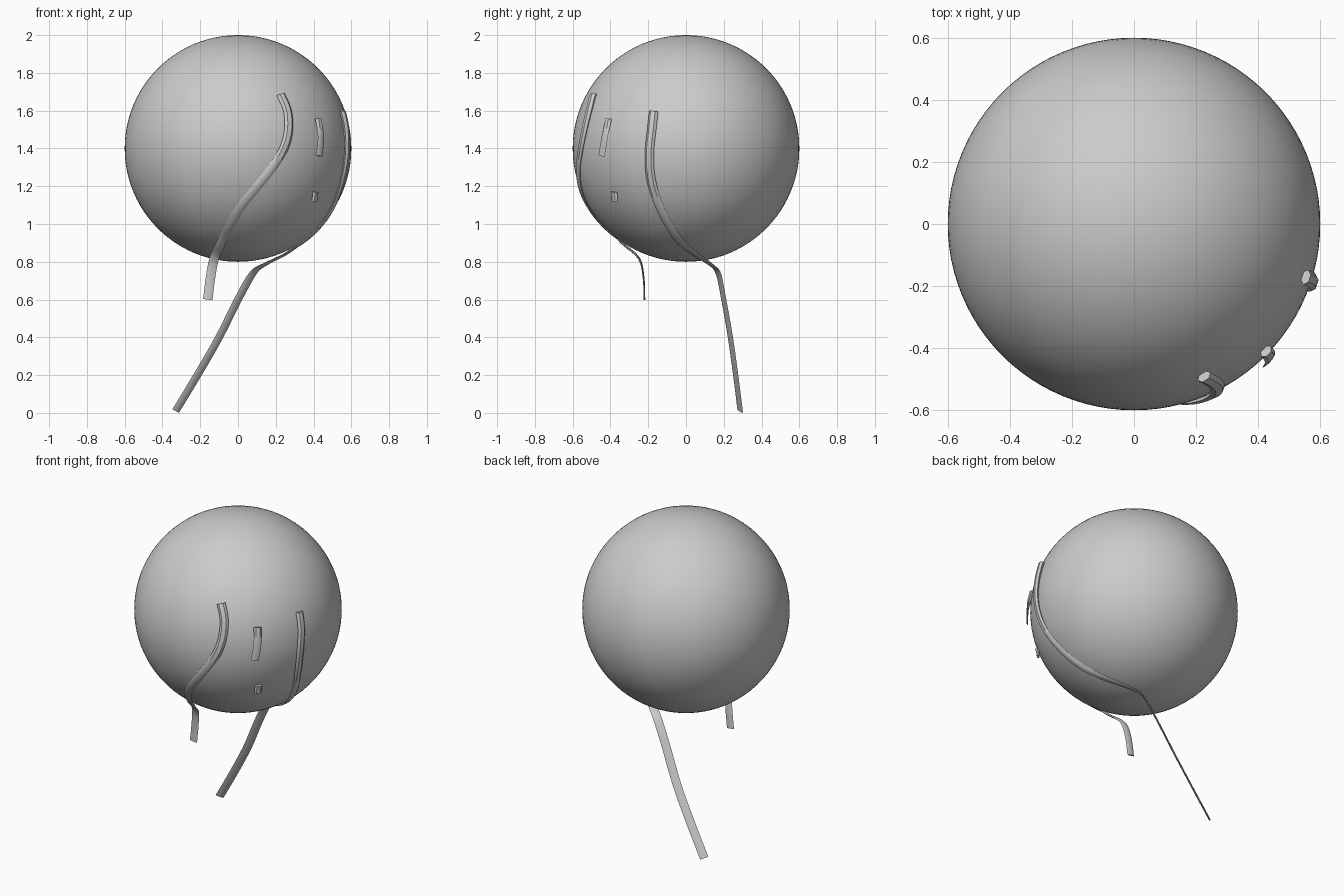
import bpy
import bmesh
from math import cos, sin, pi, radians
from mathutils import Vector

cube = bpy.data.objects.get("Cube")
if cube:
    bpy.data.objects.remove(cube)

CENTRE = Vector((0, 0, 1.4))
RADIUS = 0.6

grey = bpy.data.materials.new("plain_grey")
grey.use_nodes = True
colour = (0.6, 0.6, 0.6, 1)
grey.diffuse_color = colour
grey.node_tree.nodes["Principled BSDF"].inputs["Base Color"].default_value = colour


def smooth(obj, angle):
    bpy.ops.object.select_all(action='DESELECT')
    obj.select_set(True)
    bpy.context.view_layer.objects.active = obj
    bpy.ops.object.shade_smooth_by_angle(angle=radians(angle))


def spline(points, steps):
    """Catmull-Rom curve through the points."""
    p = [2 * points[0] - points[1]] + points + [2 * points[-1] - points[-2]]
    out = []
    for a, b, c, d in zip(p, p[1:], p[2:], p[3:]):
        for k in range(steps):
            t = k / steps
            out.append(0.5 * (2 * b + (c - a) * t + (2 * a - 5 * b + 4 * c - d) * t ** 2
                              + (3 * b - a - 3 * c + d) * t ** 3))
    return out + [points[-1]]


def ribbon(name, points, hang=None, width=0.05, thick=(0.028, 0.009), snap_above=9, steps=4):
    """Flattened hexagonal strip lying on the ball, then hanging free."""
    path = spline([Vector(p) for p in points], steps)
    bm = bmesh.new()
    rings = []
    last = len(path) - 1
    for i, p in enumerate(path):
        depth = thick[0] + (thick[1] - thick[0]) * min(1, 1.6 * i / last)
        out = (p - CENTRE).normalized()
        if p.z > snap_above:
            p = CENTRE + out * (RADIUS + depth * 0.4)
        tangent = (path[min(i + 1, last)] - path[max(i - 1, 0)]).normalized()
        if hang:
            blend = max(0, min(1, (0.9 - p.z) / 0.2))
            out = out.lerp(Vector(hang), blend)
        side = tangent.cross(out).normalized()
        out = side.cross(tangent)
        rings.append([bm.verts.new(p + side * cos(k * pi / 3) * width / 2
                                   + out * sin(k * pi / 3) * depth / 1.73)
                      for k in range(6)])
    for a, b in zip(rings, rings[1:]):
        for k in range(6):
            n = (k + 1) % 6
            bm.faces.new((a[k], a[n], b[n], b[k]))
    bm.faces.new(rings[0])
    bm.faces.new(rings[-1])
    bmesh.ops.recalc_face_normals(bm, faces=bm.faces)
    mesh = bpy.data.meshes.new(name)
    bm.to_mesh(mesh)
    bm.free()
    obj = bpy.data.objects.new(name, mesh)
    bpy.context.collection.objects.link(obj)
    mesh.materials.append(grey)
    smooth(obj, 35)


# Ball
bpy.ops.mesh.primitive_uv_sphere_add(segments=96, ring_count=48, radius=RADIUS, location=CENTRE)
ball = bpy.context.object
ball.name = "ball"
ball.data.materials.append(grey)
smooth(ball, 30)

# Front drip, running across the ball and hanging below it
ribbon("front_drip", [
    (0.225, -0.49, 1.685), (0.26, -0.51, 1.6), (0.265, -0.53, 1.5), (0.24, -0.55, 1.4),
    (0.18, -0.565, 1.3), (0.1, -0.555, 1.2), (0.02, -0.52, 1.1), (-0.04, -0.445, 1.0),
    (-0.09, -0.34, 0.9), (-0.125, -0.25, 0.82), (-0.145, -0.225, 0.72), (-0.16, -0.22, 0.6),
], hang=(0, -1, 0), snap_above=0.92)

# Side drip, running under the ball and down to the ground
ribbon("side_drip", [
    (0.55, -0.17, 1.595), (0.57, -0.18, 1.5), (0.57, -0.19, 1.4), (0.56, -0.19, 1.3),
    (0.54, -0.175, 1.2), (0.5, -0.14, 1.1), (0.437, -0.09, 1.0), (0.33, -0.02, 0.9),
    (0.25, 0.05, 0.84), (0.14, 0.13, 0.785), (0.08, 0.17, 0.74), (0.0, 0.2, 0.6),
    (-0.1, 0.235, 0.4), (-0.215, 0.263, 0.2), (-0.33, 0.287, 0.01),
], hang=(0.48, -0.8, -0.38), snap_above=0.88)

# Short streak and small drop between the two drips
ribbon("short_streak", [
    (0.425, -0.41, 1.555), (0.437, -0.425, 1.49), (0.438, -0.436, 1.43), (0.43, -0.447, 1.36),
], width=0.046, thick=(0.026, 0.008))
ribbon("small_drop", [
    (0.41, -0.38, 1.17), (0.405, -0.378, 1.12),
], width=0.042, thick=(0.024, 0.016), steps=2)
